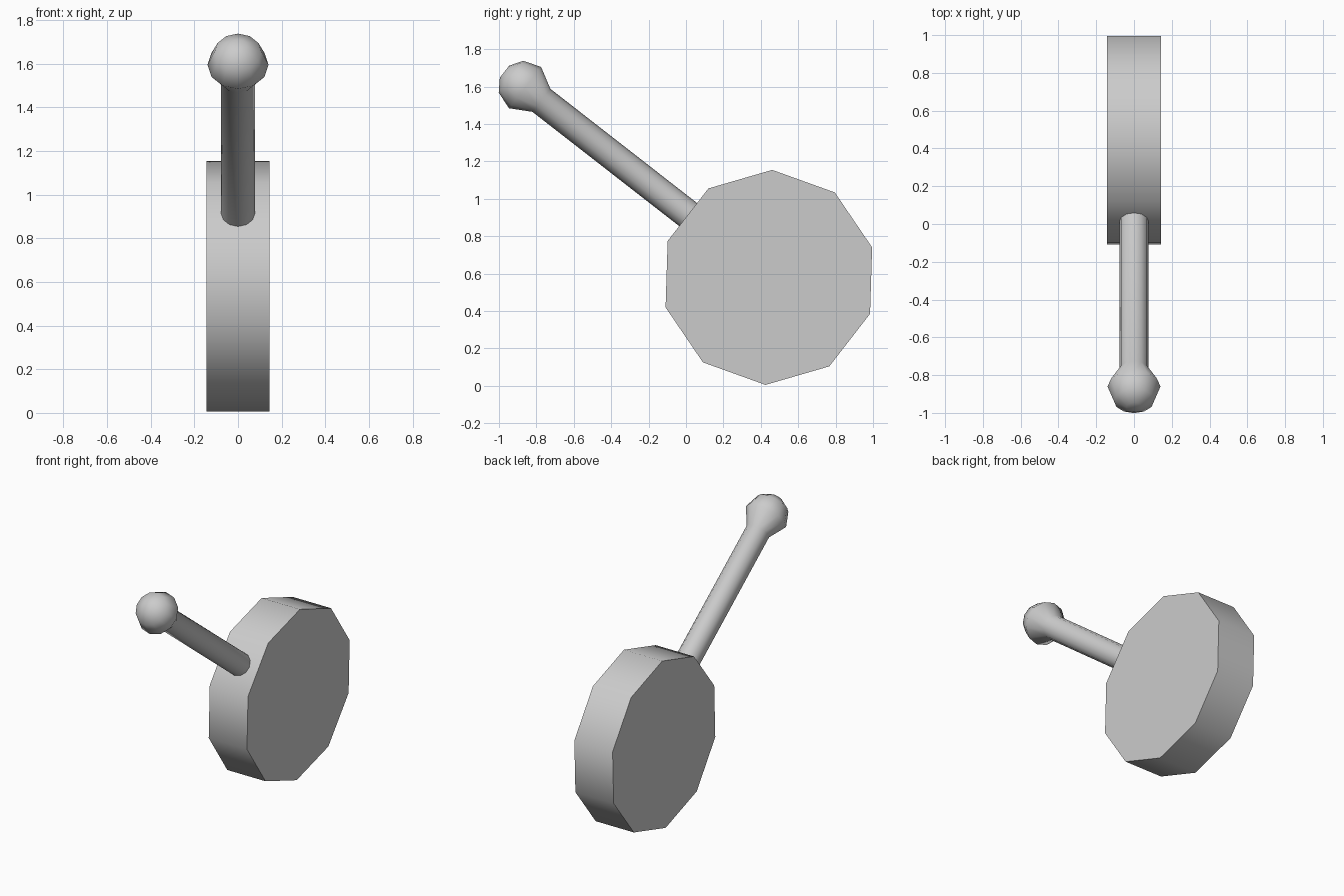
import bpy
import bmesh
from math import cos, sin, radians
from mathutils import Matrix, Vector

cube = bpy.data.objects.get("Cube")
if cube:
    bpy.data.objects.remove(cube)

grey = bpy.data.materials.new("plain_grey")
grey.use_nodes = True
colour = (0.6, 0.6, 0.6, 1)
grey.diffuse_color = colour
grey.node_tree.nodes["Principled BSDF"].inputs["Base Color"].default_value = colour

HUB = Vector((0, 0.443, 0.58))
LEAN = radians(142.1)                     # lever direction in the side plane
AXIS = Vector((0, cos(LEAN), sin(LEAN)))
SIDE = Vector((1, 0, 0))


def lathe(name, profile, sides, origin, axis, start, smooth):
    """Capped solid of revolution from (distance, radius) pairs along axis."""
    u = start.normalized()
    bm = bmesh.new()
    rings = []
    for dist, radius in profile:
        ring = []
        for i in range(sides):
            turn = Matrix.Rotation(radians(360 * i / sides), 3, axis)
            ring.append(bm.verts.new(origin + axis * dist + turn @ u * radius))
        rings.append(ring)
    for low, high in zip(rings, rings[1:]):
        for i in range(sides):
            j = (i + 1) % sides
            bm.faces.new((low[i], low[j], high[j], high[i]))
    bm.faces.new(rings[0][::-1])
    bm.faces.new(rings[-1])
    bmesh.ops.recalc_face_normals(bm, faces=bm.faces)
    mesh = bpy.data.meshes.new(name)
    bm.to_mesh(mesh)
    bm.free()
    mesh.materials.append(grey)
    obj = bpy.data.objects.new(name, mesh)
    bpy.context.collection.objects.link(obj)
    bpy.ops.object.select_all(action='DESELECT')
    obj.select_set(True)
    bpy.context.view_layer.objects.active = obj
    bpy.ops.object.shade_smooth_by_angle(angle=radians(smooth))
    return obj


# Ten-sided wheel standing on edge
corner = radians(88.2)
lathe("wheel", [(-0.144, 0.575), (0.144, 0.575)], 10, HUB, SIDE,
      Vector((0, cos(corner), sin(corner))), 40)

# Rod that flares into a faceted ball knob
ROD, BALL, BALL_AT = 0.078, 0.14, 1.657
profile = [(0.5, ROD), (BALL_AT - 0.116, ROD)]
for angle in (92, 50, 17):
    a = radians(angle)
    profile.append((BALL_AT + BALL * cos(a), BALL * sin(a)))
lathe("lever_with_knob", profile, 12, HUB, AXIS, AXIS.cross(SIDE), 50)
